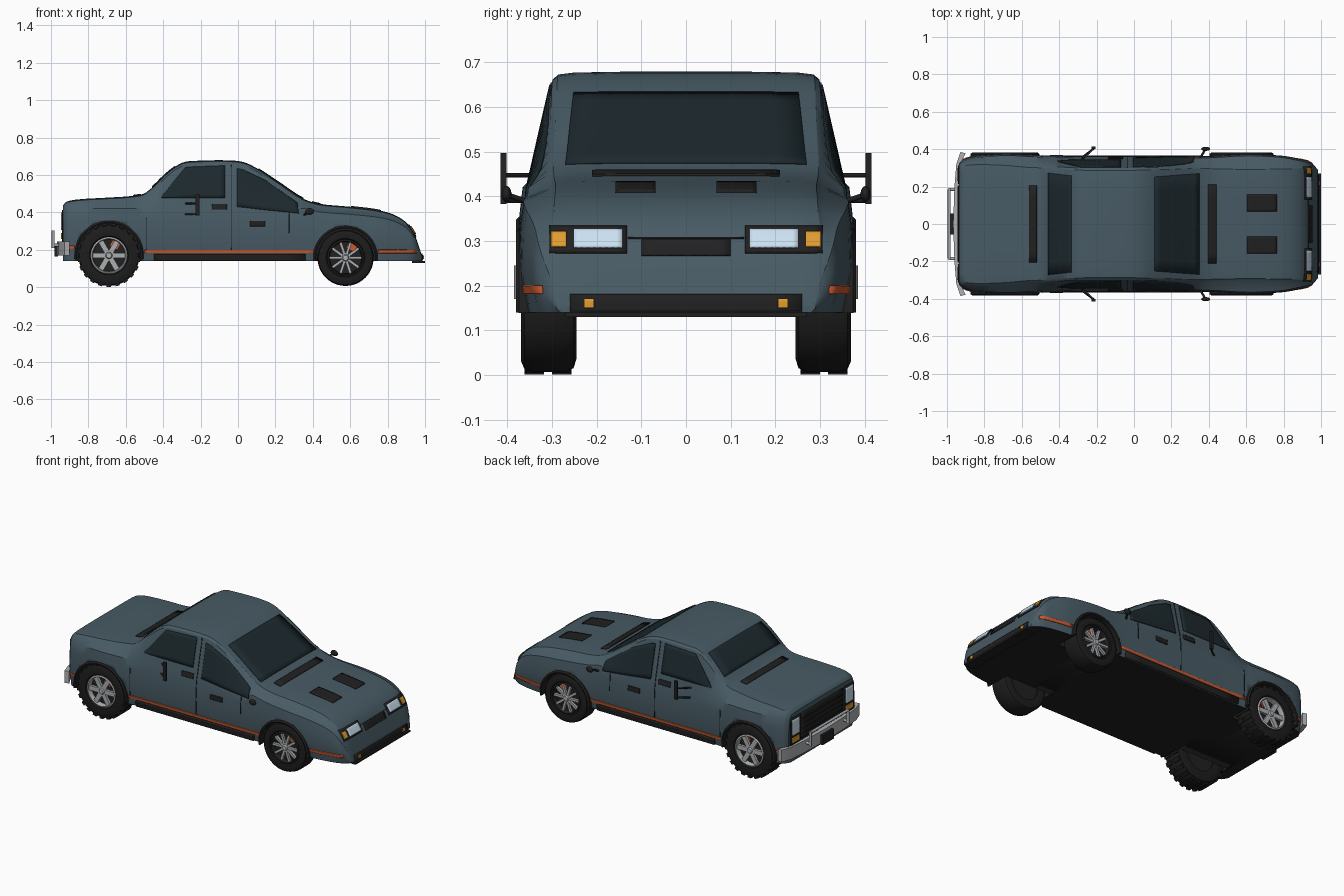
import bpy, bmesh, math
from mathutils import Vector, Matrix
from mathutils.bvhtree import BVHTree

if "Cube" in bpy.data.objects:
    bpy.data.objects.remove(bpy.data.objects["Cube"])


def material(name, r, g, b):
    m = bpy.data.materials.new(name)
    m.diffuse_color = (r, g, b, 1)
    m.use_nodes = True
    m.node_tree.nodes["Principled BSDF"].inputs["Base Color"].default_value = m.diffuse_color
    return m


PAINT = material("slate_paint", .065, .105, .13)
DARK = material("dark_trim", .015, .015, .016)
GLASS = material("dark_glass", .012, .022, .027)
RUBBER = material("rubber", .012, .012, .012)
METAL = material("bright_metal", .42, .43, .44)
LAMP = material("lamp_glass", .6, .75, .88)
AMBER = material("amber", .75, .33, .03)
ORANGE = material("orange_stripe", .6, .1, .025)


def finish(name, bm, mat, mirror=False, solid=0, angle=35):
    bmesh.ops.recalc_face_normals(bm, faces=bm.faces)
    me = bpy.data.meshes.new(name)
    bm.to_mesh(me)
    bm.free()
    ob = bpy.data.objects.new(name, me)
    bpy.context.collection.objects.link(ob)
    me.materials.append(mat)
    if solid:
        m = ob.modifiers.new("thickness", 'SOLIDIFY')
        m.thickness, m.offset = solid, 0
    if mirror:
        m = ob.modifiers.new("mirror", 'MIRROR')
        m.use_axis = (False, True, False)
        m.use_mirror_merge = False
    bpy.ops.object.select_all(action='DESELECT')
    ob.select_set(True)
    bpy.context.view_layer.objects.active = ob
    bpy.ops.object.shade_smooth_by_angle(angle=math.radians(angle))
    return ob


def skin(bm, rings, close_u=False, close_v=False):
    """Quads between successive rows of points."""
    rows = [[bm.verts.new(p) for p in r] for r in rings]
    n, k = len(rows), len(rows[0])
    for i in range(n if close_u else n - 1):
        for j in range(k if close_v else k - 1):
            a, b = rows[i], rows[(i + 1) % n]
            bm.faces.new((a[j], a[(j + 1) % k], b[(j + 1) % k], b[j]))
    return rows


def add_box(bm, lo, hi, mat=Matrix()):
    lo, hi = Vector(lo), Vector(hi)
    bmesh.ops.create_cube(bm, size=1, matrix=mat @ Matrix.Translation((lo + hi) / 2)
                          @ Matrix.Diagonal((*(hi - lo), 1)))


def box(name, lo, hi, mat, mirror=False):
    bm = bmesh.new()
    add_box(bm, lo, hi)
    return finish(name, bm, mat, mirror)


def tubes(name, segs, r, mat, mirror=False):
    bm = bmesh.new()
    for a, b in segs:
        a, b = Vector(a), Vector(b)
        d = b - a
        bmesh.ops.create_cone(bm, cap_ends=True, segments=12, radius1=r, radius2=r, depth=d.length,
                              matrix=Matrix.Translation((a + b) / 2) @ d.to_track_quat('Z', 'Y').to_matrix().to_4x4())
    return finish(name, bm, mat, mirror)


def lathe(name, prof, c, mat, a0=0, a1=360, seg=48, mirror=True):
    """Turn a closed (radius, y) profile about the wheel axis at (x, z)."""
    full = a1 - a0 == 360
    bm = bmesh.new()
    rings = []
    for i in range(seg if full else seg + 1):
        a = math.radians(a0 + (a1 - a0) * i / seg)
        rings.append([(c[0] + r * math.cos(a), y, c[1] + r * math.sin(a)) for r, y in prof])
    rows = skin(bm, rings, full, True)
    if not full:
        bm.faces.new(rows[0])
        bm.faces.new(rows[-1])
    return finish(name, bm, mat, mirror)


# Body shell: x, top height, roof/hood half width, waist half width, sill half width
STATIONS = [
    (-.935, .44, .305, .325, .30), (-.915, .458, .318, .345, .335), (-.85, .47, .325, .362, .355),
    (-.70, .479, .322, .375, .362), (-.56, .489, .31, .37, .358), (-.49, .508, .308, .366, .352),
    (-.38, .61, .30, .364, .35), (-.30, .665, .296, .363, .35), (-.22, .676, .295, .363, .35),
    (-.01, .676, .295, .363, .35), (.07, .653, .297, .363, .35), (.20, .572, .30, .363, .35),
    (.34, .478, .305, .362, .35), (.43, .447, .303, .364, .35), (.60, .43, .30, .373, .355),
    (.78, .405, .302, .366, .35), (.88, .362, .305, .348, .335), (.94, .29, .312, .332, .315),
    (.985, .165, .285, .29, .28)]


def spline(rows, sub):
    slope = [[(b - a) / (rows[min(i + 1, len(rows) - 1)][0] - rows[max(i - 1, 0)][0])
              for a, b in zip(rows[max(i - 1, 0)], rows[min(i + 1, len(rows) - 1)])] for i in range(len(rows))]
    for i in range(len(rows) - 1):
        h = rows[i + 1][0] - rows[i][0]
        for s in range(sub):
            t = s / sub
            yield [(2*t**3 - 3*t*t + 1) * p + (t**3 - 2*t*t + t) * h * m + (3*t*t - 2*t**3) * q + (t**3 - t*t) * h * n
                   for p, q, m, n in zip(rows[i], rows[i + 1], slope[i], slope[i + 1])]
    yield list(rows[-1])


def section(x, zt, wt, wm, wl):
    h = zt - .14
    zb = min(.42, .14 + h * .86)
    e = min(.018, h * .2)
    half = [(0, zt), (wt * .5, zt), (wt * .85, zt - e * .1), (wt - .008, zt - e * .35), (wt + .004, zt - e),
            (wm - .009, zb), (wm - .002, (zb + min(.3, .14 + h * .5)) / 2), (wm, min(.3, .14 + h * .5)),
            (wm - .001, min(.23, .14 + h * .3)), (wl, .14), (0, .14)]
    return [(x, y, z) for y, z in half] + [(x, -y, z) for y, z in half[-2:0:-1]]


bm = bmesh.new()
rows = skin(bm, [section(*s) for s in spline(STATIONS, 4)], False, True)
bm.faces.new(rows[0])
bm.faces.new(rows[-1])
bmesh.ops.recalc_face_normals(bm, faces=bm.faces)
tree = BVHTree.FromBMesh(bm)
for f in bm.faces:
    f.material_index = int(f.normal.z < -.9)
body = finish("body_shell", bm, PAINT, angle=32)
body.data.materials.append(DARK)

# Wheel wells cut from the body
FRONT, REAR = (.575, .157), (-.69, .17)
for (x, z), r in ((FRONT, .16), (REAR, .178)):
    for s in (-1, 1):
        bm = bmesh.new()
        bmesh.ops.create_cone(bm, cap_ends=True, segments=48, radius1=r, radius2=r, depth=.3,
                              matrix=Matrix.Translation((x, s * .375, z)) @ Matrix.Rotation(math.pi / 2, 4, 'X'))
        cutter = finish("wheel_well_cutter", bm, DARK)
        m = body.modifiers.new("well", 'BOOLEAN')
        m.operation, m.object, m.solver, m.material_mode = 'DIFFERENCE', cutter, 'EXACT', 'TRANSFER'
        bpy.context.view_layer.objects.active = body
        bpy.ops.object.modifier_apply(modifier=m.name)
        bpy.data.objects.remove(cutter)

DIRS = {'side': (0, 1, 0), 'top': (0, 0, 1), 'nose': (1, 0, 0), 'tail': (-1, 0, 0)}


def panel(name, view, low, high, mat, mirror=True, lift=.002, thick=.006, n=8):
    """Project the area between two 2D lines onto the body and thicken it."""
    d = Vector(DIRS[view])

    def place(u, v):
        p = Vector({'side': (u, 0, v), 'top': (u, v, 0)}.get(view, (0, u, v)))
        hit = tree.ray_cast(p + d * 2, -d)[0] or tree.find_nearest(p + d)[0]
        return hit + d * lift

    def dense(line):
        for a, b in zip(line, line[1:]):
            for i in range(n):
                yield a[0] + (b[0] - a[0]) * i / n, a[1] + (b[1] - a[1]) * i / n
        yield line[-1]
    lo, hi = list(dense(low)), list(dense(high))
    bm = bmesh.new()
    skin(bm, [[place(a[0] + (b[0] - a[0]) * j / n, a[1] + (b[1] - a[1]) * j / n) for a, b in zip(lo, hi)]
              for j in range(n + 1)])
    return finish(name, bm, mat, mirror, thick)


def rect(name, view, u0, u1, v0, v1, mat, mirror=True, **k):
    return panel(name, view, [(u0, v0), (u1, v0)], [(u0, v1), (u1, v1)], mat, mirror, **k)


# Windows
panel("front_side_window", 'side', [(-.005, .43), (.03, .427), (.15, .413), (.325, .395)],
      [(-.005, .635), (.03, .627), (.15, .57), (.318, .45)], GLASS)
panel("rear_side_window", 'side', [(-.41, .478), (-.28, .478), (-.07, .478)],
      [(-.40, .495), (-.28, .642), (-.07, .65)], GLASS)
panel("windshield", 'top', [(.11, -.252), (.35, -.27)], [(.11, .252), (.35, .27)], GLASS, False)
panel("back_windshield", 'top', [(-.458, -.272), (-.335, -.258)], [(-.458, .272), (-.335, .258)], GLASS, False)

# Side trim, door seams and handles
rect("side_stripe", 'side', -.50, .41, .184, .20, ORANGE, n=24)
rect("nose_stripe", 'side', .75, .955, .182, .20, ORANGE)
rect("tail_stripe", 'side', -.925, -.875, .205, .222, ORANGE)
rect("sill_trim", 'side', -.45, .36, .143, .178, DARK, lift=.005, thick=.014)
for x, z0, z1 in ((-.038, .2, .655), (-.492, .2, .37), (.27, .29, .395)):
    rect("door_seam", 'side', x, x + .004, z0, z1, DARK, lift=0)
rect("rear_door_handle", 'side', -.14, -.06, .415, .445, DARK)
rect("front_door_handle", 'side', .065, .145, .326, .355, DARK)

# Hood and deck vents
rect("front_cowl_vent", 'top', .395, .44, -.21, .21, DARK, False)
rect("rear_cowl_vent", 'top', -.562, -.52, -.205, .205, DARK, False)
rect("hood_vent", 'top', .605, .765, .068, .158, DARK)

# Sporty nose end
rect("headlight_bezel", 'nose', .132, .306, .273, .333, DARK)
rect("headlight", 'nose', .142, .252, .285, .326, LAMP, lift=.007)
rect("nose_indicator", 'nose', .268, .302, .287, .32, AMBER, lift=.007)
rect("nose_grille", 'nose', -.10, .10, .267, .303, DARK, False)
rect("hood_seam", 'nose', -.13, .13, .304, .307, DARK, False, lift=0)
rect("lower_intake", 'nose', -.26, .26, .142, .18, DARK, False)
rect("fog_lamp", 'nose', .206, .229, .15, .17, AMBER, lift=.007)
box("front_splitter", (.93, -.27, .13), (1, .27, .141), DARK)

# Truck tail end
rect("tail_grille", 'tail', -.205, .205, .25, .41, DARK, False)
for i in range(4):
    rect("grille_slat", 'tail', -.2, .2, .28 + i * .03, .284 + i * .03, RUBBER, False, lift=.006)
rect("tail_lamp_bezel", 'tail', .215, .312, .245, .412, DARK)
rect("tail_square_lamp", 'tail', .23, .30, .305, .40, LAMP, lift=.008)
rect("tail_indicator", 'tail', .23, .30, .258, .29, AMBER, lift=.008)
bm = bmesh.new()
outer = [(-.967, 0), (-.96, .2), (-.95, .32), (-.928, .385)]
inner = [(-.94, 0), (-.94, .2), (-.93, .32), (-.90, .378)]
prof = outer + inner[::-1]
ends = skin(bm, [[(x, y, z) for x, y in prof] for z in (.17, .18, .235, .245)], False, True)
bm.faces.new(ends[0])
bm.faces.new(ends[-1])
finish("chrome_bumper", bm, METAL, True)
tubes("push_bar", [((-.988, -.185, .295), (-.988, .185, .295)), ((-.988, -.185, .21), (-.988, -.185, .303)),
                   ((-.988, .185, .21), (-.988, .185, .303)), ((-.988, -.185, .225), (-.95, -.185, .225)),
                   ((-.988, .185, .225), (-.95, .185, .225))], .008, METAL)
box("bumper_plate", (-.982, -.055, .165), (-.962, .055, .225), DARK)

# Mirrors
tubes("tall_mirror_arms", [((-.28, .345, .447), (-.21, .408, .447)), ((-.28, .355, .39), (-.21, .408, .39))],
      .005, DARK, True)
box("tall_mirror", (-.227, .402, .383), (-.207, .415, .497), DARK, True)
tubes("small_mirror_stem", [((.35, .345, .385), (.38, .398, .402))], .006, DARK, True)
bm = bmesh.new()
bmesh.ops.create_icosphere(bm, subdivisions=3, radius=1, matrix=Matrix.Translation((.383, .402, .405))
                           @ Matrix.Diagonal((.024, .011, .018, 1)))
finish("small_mirror", bm, DARK, True)

# Wheels, arch flares and knobby lugs
for tag, c, r, spokes, width in (("front", FRONT, .15, 10, .007), ("rear", REAR, .163, 6, .014)):
    x, z = c
    lathe(tag + "_tyre", [(.092, .352), (.104, .367), (r - .025, .37), (r - .006, .362), (r, .345), (r, .27),
                          (r - .008, .252), (r - .03, .245), (.092, .25)], c, RUBBER)
    lathe(tag + "_rim_ring", [(.098, .362), (.09, .366), (.085, .355), (.085, .30), (.098, .30)], c, METAL if tag == "rear" else DARK)
    lathe(tag + "_brake_disc", [(.0001, .335), (.092, .335), (.092, .26), (.0001, .26)], c, DARK)
    lathe(tag + "_hub", [(.0001, .366), (.014, .366), (.02, .356), (.02, .33), (.0001, .33)], c, METAL, seg=20)
    lathe(tag + "_arch_flare", [(r + .007, .335), (r + .022, .335), (r + .022, .374), (r + .014, .381),
                                (r + .007, .378)], c, DARK, -6, 186)
    bm = bmesh.new()
    for i in range(spokes):
        rot = Matrix.Translation((x, 0, z)) @ Matrix.Rotation(math.tau * i / spokes, 4, 'Y')
        add_box(bm, (.012, .342, -width), (.09, .358, width), rot)
    finish(tag + "_spokes", bm, METAL, True)
    bm = bmesh.new()
    add_box(bm, (.05, .334, -.022), (.085, .34, .022),
            Matrix.Translation((x, 0, z)) @ Matrix.Rotation(math.radians(-60), 4, 'Y'))
    finish(tag + "_brake_caliper", bm, ORANGE, True)
bm = bmesh.new()
for i in range(22):
    rot = Matrix.Translation((REAR[0], 0, REAR[1])) @ Matrix.Rotation(math.tau * (i + .5) / 22, 4, 'Y')
    for y0, y1 in ((.256, .30), (.318, .362)):
        add_box(bm, (.15, y0, -.012), (.169, y1, .012), rot)
finish("rear_tread_lugs", bm, RUBBER, True)
